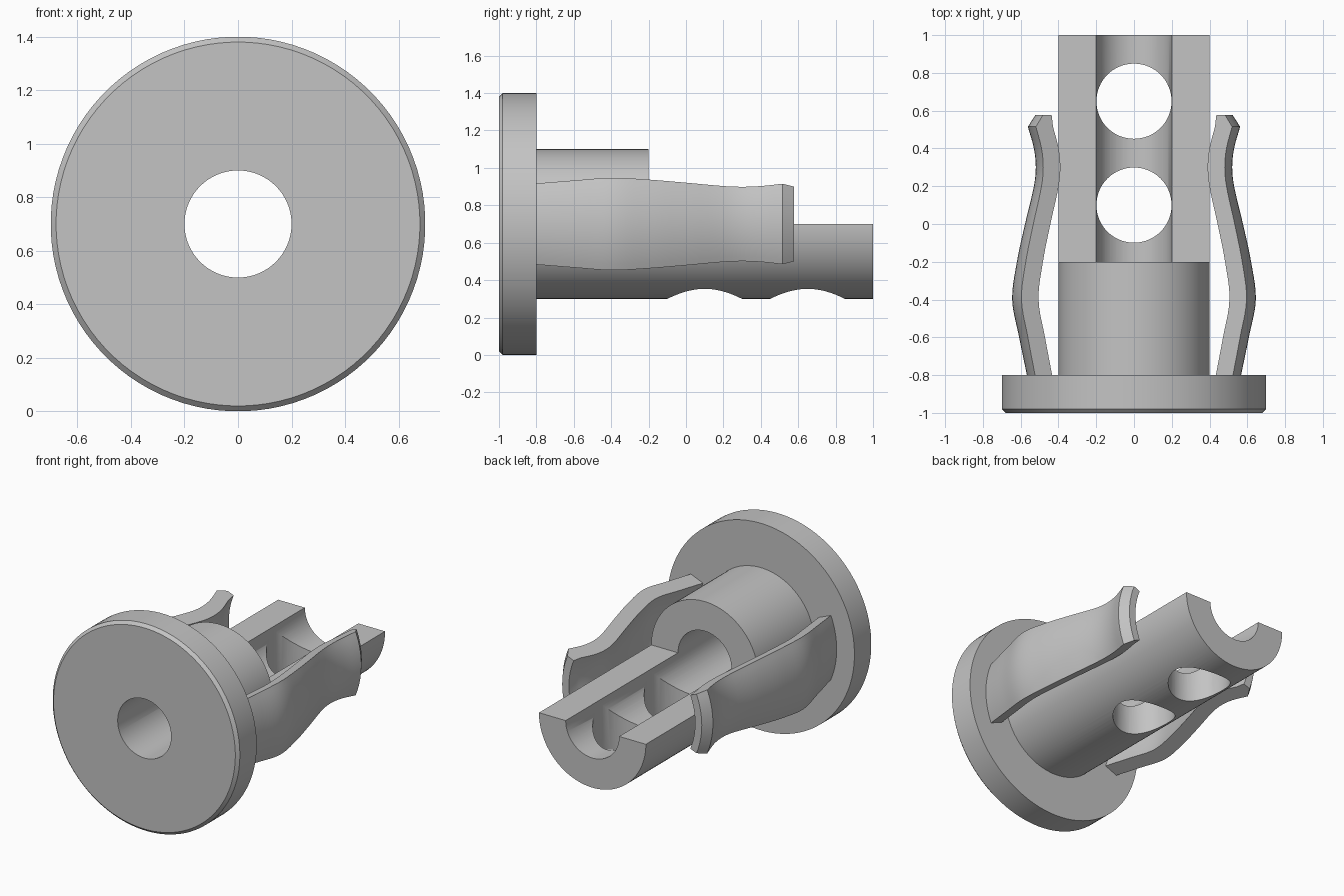
import bpy
import bmesh
import math
from mathutils import Matrix

if "Cube" in bpy.data.objects:
    bpy.data.objects.remove(bpy.data.objects["Cube"], do_unlink=True)

AXIS_Z = 0.7
grey = bpy.data.materials.new("plain grey")
grey.use_nodes = True
grey.diffuse_color = (0.55, 0.55, 0.55, 1)
grey.node_tree.nodes["Principled BSDF"].inputs["Base Color"].default_value = grey.diffuse_color


def finish(name, bm):
    bmesh.ops.recalc_face_normals(bm, faces=bm.faces[:])
    mesh = bpy.data.meshes.new(name)
    bm.to_mesh(mesh)
    bm.free()
    mesh.materials.append(grey)
    obj = bpy.data.objects.new(name, mesh)
    bpy.context.collection.objects.link(obj)
    return obj


def lathe(name, profile, start, sweep, steps):
    """Turn a closed (radius, y) outline about the lengthwise axis."""
    bm = bmesh.new()
    full = sweep >= math.tau - 1e-6
    rings = []
    for i in range(steps if full else steps + 1):
        a = start + sweep * i / steps
        rings.append([bm.verts.new((r * math.cos(a), y, AXIS_Z + r * math.sin(a)))
                      for r, y in profile])
    pairs = list(zip(rings, rings[1:])) + ([(rings[-1], rings[0])] if full else [])
    n = len(profile)
    for a, b in pairs:
        for j in range(n):
            k = (j + 1) % n
            bm.faces.new((a[j], a[k], b[k], b[j]))
    if not full:
        bm.faces.new(rings[0])
        bm.faces.new(rings[-1])
    return finish(name, bm)


def select(obj):
    bpy.ops.object.select_all(action='DESELECT')
    obj.select_set(True)
    bpy.context.view_layer.objects.active = obj


def cut(obj, cutter):
    cutter.hide_render = True
    mod = obj.modifiers.new("cut", 'BOOLEAN')
    mod.operation = 'DIFFERENCE'
    mod.solver = 'EXACT'
    mod.object = cutter
    select(obj)
    bpy.ops.object.modifier_apply(modifier=mod.name)
    bpy.data.objects.remove(cutter, do_unlink=True)


def smooth(obj, degrees):
    select(obj)
    bpy.ops.object.shade_smooth_by_angle(angle=math.radians(degrees))


# Flanged tube with a through bore and a chamfered front rim
SEGMENTS = 96
outline = [(0.2, -1), (0.68, -1), (0.7, -0.98), (0.7, -0.8), (0.4, -0.8), (0.4, 1), (0.2, 1)]
body = lathe("flanged_tube", outline, math.pi / SEGMENTS, math.tau, SEGMENTS)

# Remove the upper half of the rear length, leaving an open trough
bm = bmesh.new()
bmesh.ops.create_cube(bm, size=2, matrix=Matrix.Translation((0, 0.8, AXIS_Z + 1)))
cut(body, finish("trough_cutter", bm))

# Two round drain holes through the trough floor
for y in (0.1, 0.65):
    bm = bmesh.new()
    bmesh.ops.create_cone(bm, cap_ends=True, segments=64, radius1=0.199, radius2=0.199,
                          depth=0.6, matrix=Matrix.Translation((0, y, 0.45)))
    cut(body, finish("hole_cutter", bm))
smooth(body, 30)

# Wavy spring arms, one each side, with a bevelled tip
THICK = 0.098
keys = [(-0.8, 0.567), (-0.6, 0.608), (-0.4, 0.645), (-0.2, 0.62), (0, 0.577),
        (0.2, 0.53), (0.3, 0.52), (0.4, 0.53), (0.515, 0.562)]


def wave(points, steps=5):
    """Smooth curve through the key points."""
    slopes = []
    for i in range(len(points)):
        a, b = points[max(i - 1, 0)], points[min(i + 1, len(points) - 1)]
        slopes.append((b[1] - a[1]) / (b[0] - a[0]))
    result = []
    for i, ((y0, r0), (y1, r1)) in enumerate(zip(points, points[1:])):
        h = y1 - y0
        for s in range(steps):
            t = s / steps
            u = 1 - t
            r = (r0 * u * u * (1 + 2 * t) + r1 * t * t * (3 - 2 * t)
                 + h * t * u * (slopes[i] * u - slopes[i + 1] * t))
            result.append((r, y0 + h * t))
    return result + [(points[-1][1], points[-1][0])]


outer = wave(keys)
inner = [(r - THICK, y) for r, y in outer]
arm_outline = outer + [(0.522, 0.577), (0.472, 0.577)] + inner[::-1]
HALF = math.radians(22.5)
for name, middle in (("left_spring_arm", 0), ("right_spring_arm", math.pi)):
    arm = lathe(name, arm_outline, middle - HALF, 2 * HALF, 14)
    smooth(arm, 25)
